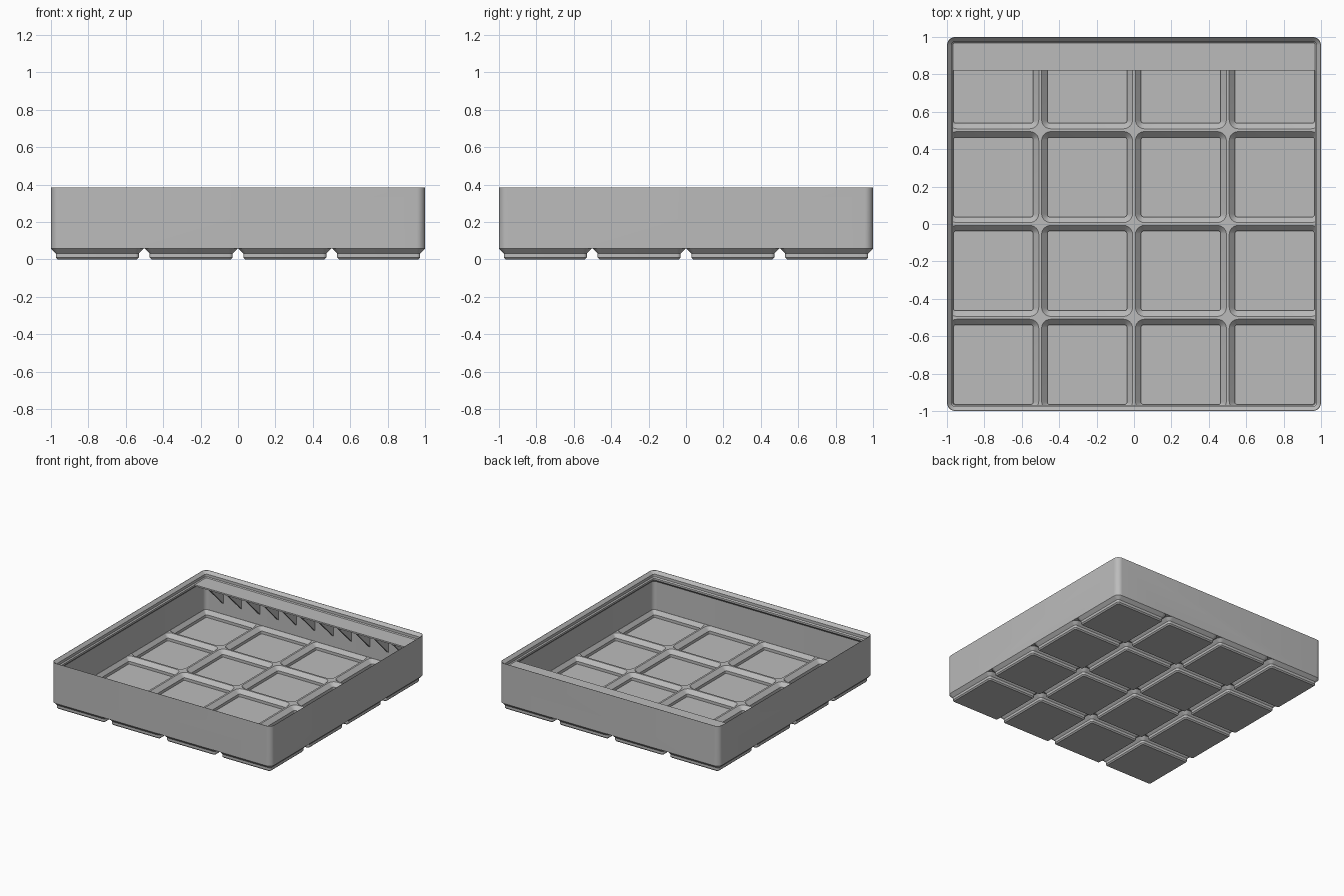
import bpy, bmesh, math

if "Cube" in bpy.data.objects:
    bpy.data.objects.remove(bpy.data.objects["Cube"])

grey = bpy.data.materials.new("plain grey")
grey.use_nodes = True
colour = (0.5, 0.5, 0.5, 1)
grey.diffuse_color = colour
grey.node_tree.nodes["Principled BSDF"].inputs["Base Color"].default_value = colour

PITCH = 0.5015
WALL = 0.9887      # inner face of the walls
RIM = 0.385        # top of the lip
SHELF_TOP = 0.334
SEGMENTS = 8


def rounded_ring(bm, cx, cy, z, half, radius, limit):
    """One rounded square of vertices, kept inside the limit."""
    ring = []
    inset = half - radius
    for corner in range(4):
        sx = 1 if corner in (0, 3) else -1
        sy = 1 if corner in (0, 1) else -1
        for i in range(SEGMENTS + 1):
            a = math.pi / 2 * (corner + i / SEGMENTS)
            x = cx + sx * inset + radius * math.cos(a)
            y = cy + sy * inset + radius * math.sin(a)
            ring.append(bm.verts.new((max(-limit, min(limit, x)),
                                      max(-limit, min(limit, y)), z)))
    return ring


def add_loft(bm, profile, cx=0, cy=0, limit=9):
    """Closed solid through (z, half width, corner radius) levels."""
    rings = [rounded_ring(bm, cx, cy, *level, limit) for level in profile]
    for low, high in zip(rings, rings[1:]):
        for i in range(len(low)):
            j = (i + 1) % len(low)
            bm.faces.new((low[i], low[j], high[j], high[i]))
    bm.faces.new(rings[0][::-1])
    bm.faces.new(rings[-1])


def finish(bm, name):
    mesh = bpy.data.meshes.new(name)
    bmesh.ops.recalc_face_normals(bm, faces=bm.faces)
    bm.to_mesh(mesh)
    bm.free()
    mesh.materials.append(grey)
    obj = bpy.data.objects.new(name, mesh)
    bpy.context.collection.objects.link(obj)
    return obj


def solid(name, profile, centres=((0, 0),), limit=9):
    bm = bmesh.new()
    for cx, cy in centres:
        add_loft(bm, profile, cx, cy, limit)
    return finish(bm, name)


def combine(target, tool, operation):
    """Apply a boolean and discard the tool."""
    tool.hide_render = True
    mod = target.modifiers.new(operation.lower(), "BOOLEAN")
    mod.operation = operation
    mod.solver = "EXACT"
    mod.object = tool
    bpy.context.view_layer.objects.active = target
    bpy.ops.object.modifier_apply(modifier=mod.name)
    bpy.data.objects.remove(tool)


cells = [((i - 1.5) * PITCH, (j - 1.5) * PITCH) for i in range(4) for j in range(4)]

# Outer block with sixteen stepped feet
tray = solid("tray", [(0.0567, 1, 0.045), (RIM, 1, 0.045)])
feet = solid("feet", [(0, 0.2125, 0.0096), (0.0096, 0.2221, 0.019),
                      (0.031, 0.2221, 0.019), (0.0567, 0.2478, 0.045),
                      (0.06, 0.235, 0.04)], cells)
combine(tray, feet, "UNION")

# Main cavity with the stepped stacking lip
cavity = solid("cavity", [(0.0655, WALL, 0.0335), (0.297, WALL, 0.0335),
                          (0.318, 0.9675, 0.012), (0.3325, 0.9675, 0.012),
                          (0.341, 0.976, 0.021), (0.3625, 0.976, 0.021),
                          (RIM, 0.9975, 0.0425), (RIM + 0.01, 0.9975, 0.0425)])
combine(tray, cavity, "DIFFERENCE")

# Hollow pockets inside the feet, leaving ridges between them
pockets = solid("pockets", [(0.012, 0.2125, 0.01), (0.0348, 0.2125, 0.012),
                            (0.0665, 0.2442, 0.05)], cells, 0.988)
combine(tray, pockets, "DIFFERENCE")


def extrude_x(name, outline, spans):
    """Prisms along x from a y-z outline."""
    bm = bmesh.new()
    for x0, x1 in spans:
        a = [bm.verts.new((x0, y, z)) for y, z in outline]
        b = [bm.verts.new((x1, y, z)) for y, z in outline]
        bm.faces.new(a)
        bm.faces.new(b[::-1])
        for i in range(len(a)):
            j = (i + 1) % len(a)
            bm.faces.new((a[i], b[i], b[j], a[j]))
    return finish(bm, name)


# Label shelf along the back wall
front, back = 0.82, 0.972
under = SHELF_TOP - 0.012
extrude_x("label_shelf", [(front, under), (back, under),
                          (back, SHELF_TOP), (front, SHELF_TOP)], [(-back, back)])

# Triangular braces under the shelf
depth = 0.99 - front
extrude_x("shelf_braces", [(front, under), (0.99, under - depth), (0.99, under)],
          [(k / 6 - 0.007, k / 6 + 0.007) for k in range(-5, 6)])

# Smooth rounded corners, crisp steps
bpy.ops.object.select_all(action="DESELECT")
tray.select_set(True)
bpy.context.view_layer.objects.active = tray
bpy.ops.object.shade_smooth_by_angle(angle=math.radians(30))
